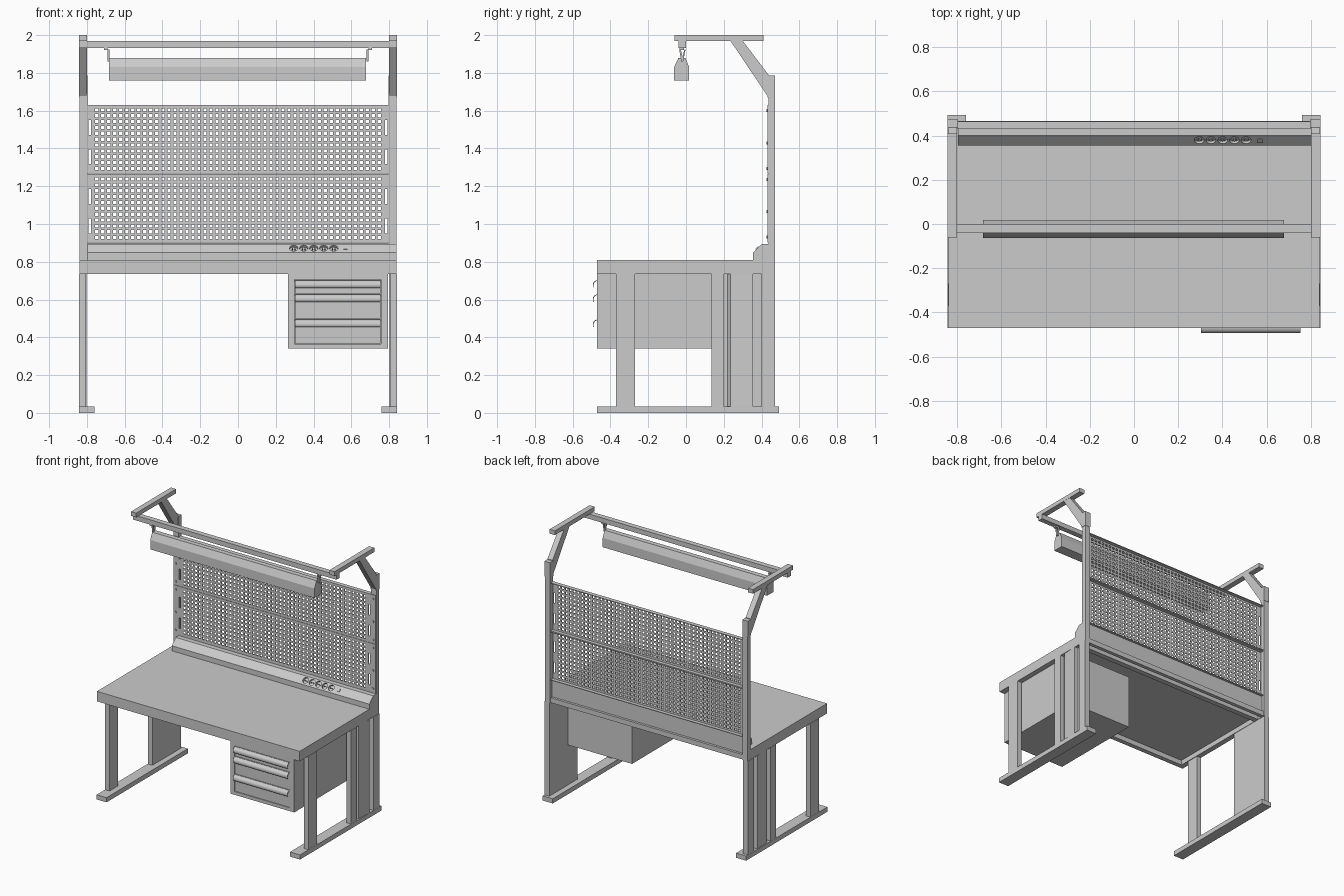
import bpy, bmesh, math
from mathutils import Vector

if "Cube" in bpy.data.objects:
    bpy.data.objects.remove(bpy.data.objects["Cube"])


def finish(name, bm):
    bmesh.ops.recalc_face_normals(bm, faces=bm.faces)
    me = bpy.data.meshes.new(name)
    bm.to_mesh(me)
    bm.free()
    ob = bpy.data.objects.new(name, me)
    bpy.context.collection.objects.link(ob)
    return ob


def prism(name, pts, axis, a, b):
    """Extrude a profile: axis 'x' takes (y, z) points, axis 'z' takes (x, y) points."""
    bm = bmesh.new()
    put = (lambda p, t: (t, p[0], p[1])) if axis == 'x' else (lambda p, t: (p[0], p[1], t))
    lo = [bm.verts.new(put(p, a)) for p in pts]
    hi = [bm.verts.new(put(p, b)) for p in pts]
    bm.faces.new(lo)
    bm.faces.new(hi)
    for i in range(len(pts)):
        j = (i + 1) % len(pts)
        bm.faces.new((lo[i], lo[j], hi[j], hi[i]))
    return finish(name, bm)


def box(name, x0, x1, y0, y1, z0, z1):
    return prism(name, [(x0, y0), (x1, y0), (x1, y1), (x0, y1)], 'z', z0, z1)


def sbox(name, s, x0, x1, y0, y1, z0, z1):
    return box(name, s * x0, s * x1, y0, y1, z0, z1)


def rod(name, centre, direction, r, length, n=16):
    bm = bmesh.new()
    bmesh.ops.create_cone(bm, cap_ends=True, segments=n, radius1=r, radius2=r, depth=length)
    ob = finish(name, bm)
    ob.rotation_euler = Vector(direction).to_track_quat('Z', 'Y').to_euler()
    ob.location = centre
    return ob


# Worktop and its supporting frame
box("worktop", -.84, .84, -.47, .437, .772, .81)
box("front_rail", -.84, .84, -.47, -.435, .735, .772)
box("rear_rail", -.84, .84, .36, .40, .735, .772)
box("rear_plate", -.797, .797, .437, .447, .735, .90)
box("rear_lower_rail", -.797, .797, .437, .465, .735, .772)

for s, side in ((-1, "left"), (1, "right")):
    # Legs and foot
    sbox(side + "_side_rail", s, .80, .84, -.435, .437, .735, .772)
    sbox(side + "_foot", s, .76, .843, -.47, .492, 0, .035)
    sbox(side + "_front_leg", s, .805, .842, -.37, -.27, .035, .735)
    sbox(side + "_middle_leg", s, .81, .842, .135, .20, .035, .735)
    sbox(side + "_leg_plate", s, .803, .81, .135, .47, .035, .735)
    prism(side + "_leg_cover", [(s * .81, .22), (s * .835, .235), (s * .842, .355), (s * .81, .355)],
          'z', .035, .735)
    sbox(side + "_rear_leg", s, .81, .842, .40, .47, .035, .735)
    # Upright, brace and overhead arm
    sbox(side + "_upright", s, .797, .84, .437, .47, .735, 1.70)
    sbox(side + "_upright_sleeve", s, .797, .843, .432, .472, 1.67, 1.785)
    prism(side + "_brace", [(.235, 1.97), (.30, 1.97), (.437, 1.79), (.437, 1.67)],
          'x', s * .80, s * .842)
    sbox(side + "_arm", s, .80, .843, -.062, .41, 1.968, 2.0)
    # Lamp hangers
    sbox(side + "_lamp_hook", s, .69, .71, -.035, -.01, 1.92, 1.935)
    prism(side + "_lamp_hanger", [(-.036, 1.925), (-.028, 1.925), (-.018, 1.885), (-.008, 1.925),
                                  (-.002, 1.925), (-.015, 1.86), (-.025, 1.86)], 'x', s * .679, s * .692)
    # Panel screws
    for z in (.93, 1.065, 1.235, 1.295, 1.43, 1.60):
        rod(side + "_panel_screw", (s * .818, .430, z), (0, 1, 0), .008, .008, 10)

# Overhead cross bar and lamp
box("lamp_bar", -.843, .843, -.04, 0, 1.932, 1.968)
prism("lamp_shade", [(-.063, 1.76), (-.063, 1.83), (-.04, 1.88), (-.003, 1.88), (.017, 1.83), (.017, 1.76)],
      'x', -.683, .678)


# Perforated panels: a grid with the hole cells left out
def perforated_panel(name, zc):
    pitch_x, pitch_z, hx, hz = .0318, .031, .0088, .0085
    xs = [-.838, -.791, -.779]
    for i in range(48):
        c = (i - 23.5) * pitch_x
        xs += [c - hx, c + hx]
    xs += [.779, .791, .838]
    zs = [zc - .182]
    for i in range(11):
        c = zc + (i - 5) * pitch_z
        zs += [c - hz, c + hz]
    zs.append(zc + .182)
    bm = bmesh.new()
    v = [[bm.verts.new((x, .432, z)) for z in zs] for x in xs]
    for i in range(len(xs) - 1):
        for j in range(len(zs) - 1):
            if i in (1, len(xs) - 3):
                hole = 3 <= j <= 7 or 13 <= j <= 17
            else:
                hole = 2 < i < len(xs) - 4 and i % 2 == 1 and j % 2 == 1
            if not hole:
                bm.faces.new((v[i][j], v[i + 1][j], v[i + 1][j + 1], v[i][j + 1]))
    ob = finish(name, bm)
    for p in ob.data.polygons:
        if p.normal.y > 0:
            p.flip()
    mod = ob.modifiers.new("thickness", 'SOLIDIFY')
    mod.thickness = .005
    mod.offset = -1
    for edge, z in (("lower", zc - .182), ("upper", zc + .177)):
        box(name + "_" + edge + "_fold", -.797, .797, .437, .463, z, z + .005)


perforated_panel("lower_panel", 1.083)
perforated_panel("upper_panel", 1.449)

# Power console behind the worktop, with recessed sockets and a switch
console = prism("power_console", [(.355, .81), (.355, .848), (.40, .893), (.437, .893), (.437, .81)],
                'x', -.797, .84)
for i in range(5):
    c = rod("socket_cutter", (.295 + i * .053, .379, .872), (0, -1, 1), .022, .03, 20)
    c.hide_render = True
    c.hide_set(True)
    cut = console.modifiers.new("socket", 'BOOLEAN')
    cut.operation = 'DIFFERENCE'
    cut.object = c
    for dx in (-.007, .007):
        rod("socket_pin", (.295 + i * .053 + dx, .383, .866), (0, -1, 1), .003, .012, 8)
switch = box("power_switch", -.011, .011, -.010, .010, -.004, .004)
switch.location = (.57, .377, .872)
switch.rotation_euler = (math.radians(45), 0, 0)

# Drawer cabinet: shell, recessed drawer fronts and curled handles
x0, x1, y0, y1, z0, z1 = .265, .795, -.47, .26, .34, .745
box("cabinet_body", x0, x1, -.455, y1, z0, z1)
box("cabinet_left_stile", x0, .30, y0, -.455, z0, z1)
box("cabinet_right_stile", .757, x1, y0, -.455, z0, z1)
box("cabinet_bottom_stile", .30, .757, y0, -.455, z0, .365)
box("cabinet_top_stile", .30, .757, y0, -.455, .707, z1)
for low, high in ((.632, .704), (.499, .629), (.368, .496)):
    box("drawer_front", .303, .754, -.469, -.455, low, high)
    outer = [(-.469 - .025 * math.sin(t), high - .027 + .025 * math.cos(t))
             for t in [math.radians(a) for a in range(0, 121, 20)]]
    inner = [(y * .9 - .0469 + .002, z - .003) for y, z in reversed(outer)]
    handle = prism("drawer_handle", outer + inner, 'x', .303, .754)
    for p in handle.data.polygons:
        p.use_smooth = len(p.vertices) == 4 and abs(p.normal.x) < .5
    handle.data.set_sharp_from_angle(angle=math.radians(35))
